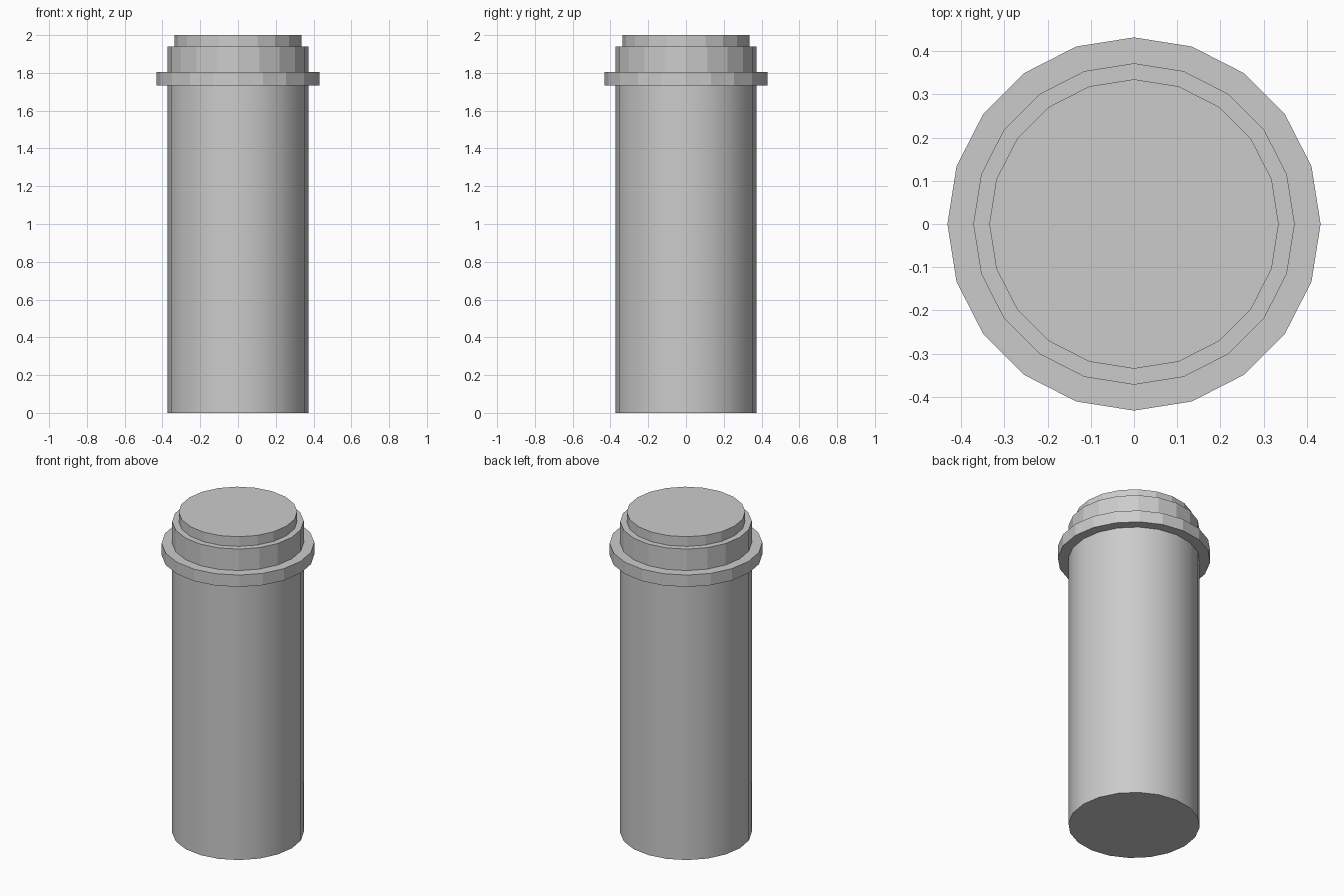
import bpy
import math

if "Cube" in bpy.data.objects:
    bpy.data.objects.remove(bpy.data.objects["Cube"])

SIDES = 20


def disc(name, radius, z0, z1, smooth=False):
    bpy.ops.mesh.primitive_cylinder_add(
        vertices=SIDES, radius=radius, depth=z1 - z0, location=(0, 0, (z0 + z1) / 2))
    ob = bpy.context.object
    ob.name = name
    if smooth:
        bpy.ops.object.shade_smooth_by_angle(angle=math.radians(40))
    return ob


# Long smooth barrel
disc("body", 0.372, 0.0, 1.732, smooth=True)

# Faceted head: collar, neck and stepped cap
disc("collar", 0.432, 1.732, 1.806)
disc("neck", 0.372, 1.806, 1.94)
disc("cap", 0.335, 1.94, 2.0)
